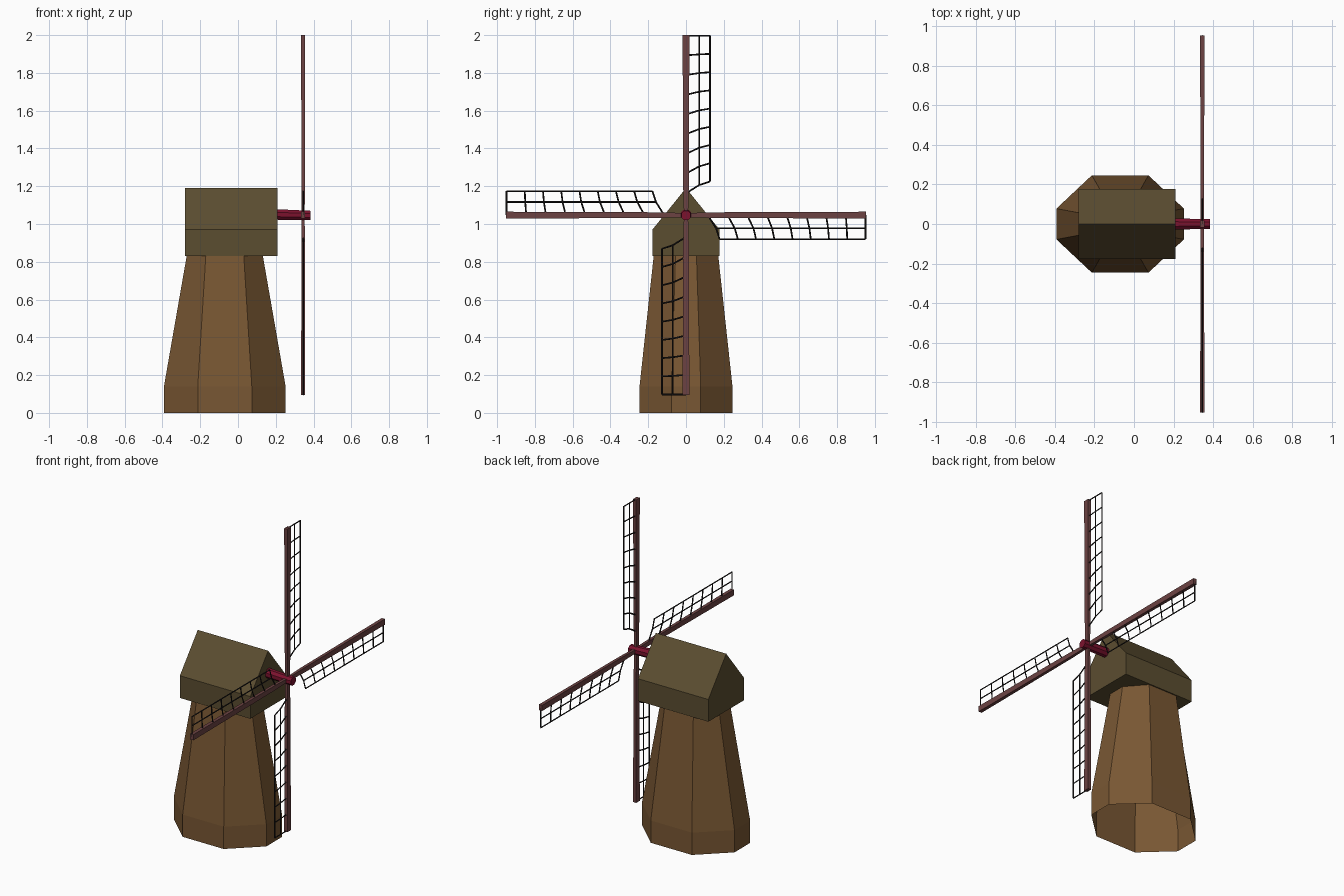
import bpy, bmesh
from math import sin, cos, pi
from mathutils import Vector, Matrix

if "Cube" in bpy.data.objects:
    bpy.data.objects.remove(bpy.data.objects["Cube"])


def material(name, rgb):
    m = bpy.data.materials.new(name)
    m.diffuse_color = (*rgb, 1)
    m.use_nodes = True
    m.node_tree.nodes["Principled BSDF"].inputs["Base Color"].default_value = m.diffuse_color
    return m


TOWER = material("tower_wood", (0.19, 0.095, 0.033))
CAP = material("cap_wood", (0.105, 0.075, 0.03))
RED = material("shaft_red", (0.2, 0.006, 0.027))
SPAR = material("spar_wood", (0.15, 0.055, 0.055))
DARK = material("lattice_dark", (0.012, 0.01, 0.01))


def loft(name, rings, mat, cap_start=True, cap_end=True):
    """Skin a list of equal-length point rings."""
    bm = bmesh.new()
    rows = [[bm.verts.new(p) for p in ring] for ring in rings]
    n = len(rows[0])
    for a, b in zip(rows, rows[1:]):
        for i in range(n):
            j = (i + 1) % n
            bm.faces.new((a[i], a[j], b[j], b[i]))
    if cap_start:
        bm.faces.new(rows[0][::-1])
    if cap_end:
        bm.faces.new(rows[-1])
    bmesh.ops.recalc_face_normals(bm, faces=bm.faces)
    me = bpy.data.meshes.new(name)
    bm.to_mesh(me)
    bm.free()
    me.materials.append(mat)
    ob = bpy.data.objects.new(name, me)
    bpy.context.collection.objects.link(ob)
    return ob


# Tower: stretched octagon with a vertical skirt, open at the bottom
def octagon(cx, hx, hy, ex, ey, z):
    pts = [(hx, -ey), (hx, ey), (ex, hy), (-ex, hy),
           (-hx, ey), (-hx, -ey), (-ex, -hy), (ex, -hy)]
    return [(cx + x, y, z) for x, y in pts]


loft("tower", [octagon(-0.07, 0.322, 0.246, 0.143, 0.078, 0),
               octagon(-0.07, 0.322, 0.246, 0.143, 0.078, 0.14),
               octagon(-0.07, 0.2, 0.17, 0.1, 0.055, 0.84)],
     TOWER, cap_start=False)

# Cap: gabled house profile extruded along x
gable = [(-0.178, 0.83), (0.178, 0.83), (0.178, 0.97), (0, 1.19), (-0.178, 0.97)]
loft("cap", [[(x, y, z) for y, z in gable] for x in (-0.28, 0.21)], CAP)

# Windshaft: slightly tapered octagonal rod
HUB = Vector((0.345, 0, 1.047))


def shaft_ring(x, r, z):
    return [(x, r * cos(a), z + r * sin(a)) for a in [(i + .5) * pi / 4 for i in range(8)]]


loft("windshaft", [shaft_ring(0.15, 0.031, 1.052), shaft_ring(0.385, 0.027, 1.045)], RED)


# One spar pointing up, narrow at the hub
def spar_ring(r, hx, hy):
    return [(hx, -hy, r), (hx, hy, r), (-hx, hy, r), (-hx, -hy, r)]


# Lattice lines in (side offset, distance from hub)
WIDTH, TIP, RUNGS = 0.127, 0.95, 9
lines = []
for i in range(RUNGS):
    r = TIP - 0.0965 * i
    slant = 0.0078 * i
    lines.append([(0.0, r - slant), (WIDTH * 0.55, r - slant * 0.3), (WIDTH, r)])
lines.append([(WIDTH, TIP), (WIDTH, 0.178)])
lines.append([(WIDTH * 0.55, TIP), (WIDTH * 0.55, 0.16)])


def lattice(name):
    cu = bpy.data.curves.new(name, 'CURVE')
    cu.dimensions = '3D'
    cu.bevel_depth = 0.0045
    cu.bevel_resolution = 0
    cu.use_fill_caps = True
    for line in lines:
        sp = cu.splines.new('POLY')
        sp.points.add(len(line) - 1)
        for p, (y, z) in zip(sp.points, line):
            p.co = (0, y, z, 1)
    cu.materials.append(DARK)
    ob = bpy.data.objects.new(name, cu)
    bpy.context.collection.objects.link(ob)
    return ob


# Four sails around the hub
for k, side in enumerate(("top", "right", "bottom", "left")):
    turn = Matrix.Translation(HUB) @ Matrix.Rotation(-k * pi / 2, 4, 'X')
    spar = loft("spar_" + side, [spar_ring(0, 0.008, 0.011), spar_ring(0.15, 0.009, 0.015),
                                 spar_ring(0.953, 0.011, 0.018)], SPAR)
    spar.matrix_world = turn
    lattice("lattice_" + side).matrix_world = turn
